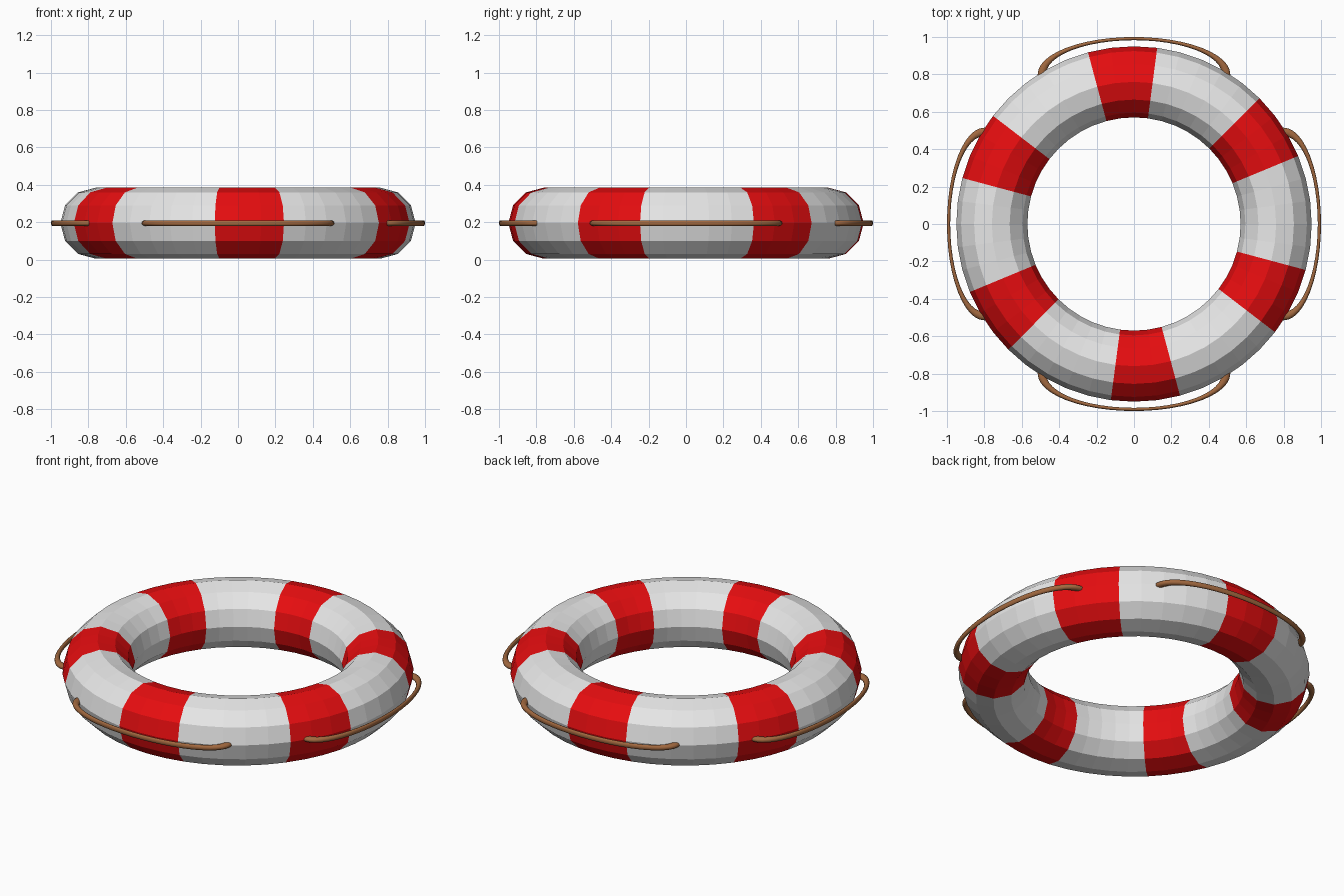
import bpy, math
from mathutils import Matrix

if "Cube" in bpy.data.objects:
    bpy.data.objects.remove(bpy.data.objects["Cube"])


def material(name, rgb):
    m = bpy.data.materials.new(name)
    m.diffuse_color = (*rgb, 1)
    m.use_nodes = True
    m.node_tree.nodes["Principled BSDF"].inputs["Base Color"].default_value = m.diffuse_color
    return m


white = material("white", (0.80, 0.80, 0.80))
red = material("red", (0.80, 0.004, 0.005))
brown = material("rope brown", (0.36, 0.14, 0.05))
MID = 0.195


def torus(name, major, minor, nu, nv):
    verts = []
    for i in range(nu):
        a = 2 * math.pi * i / nu
        for j in range(nv):
            b = 2 * math.pi * j / nv
            r = major + minor * math.cos(b)
            verts.append((r * math.cos(a), r * math.sin(a), minor * math.sin(b)))
    faces = [(i * nv + j, (i + 1) % nu * nv + j,
              (i + 1) % nu * nv + (j + 1) % nv, i * nv + (j + 1) % nv)
             for i in range(nu) for j in range(nv)]
    me = bpy.data.meshes.new(name)
    me.from_pydata(verts, [], faces)
    ob = bpy.data.objects.new(name, me)
    bpy.context.collection.objects.link(ob)
    return ob


# Float ring: flat faces, three red segments out of every eight
NV = 12
ring = torus("float_ring", 0.76, 0.19, 48, NV)
ring.data.transform(Matrix.Translation((0, 0, MID)))
ring.data.materials.append(white)
ring.data.materials.append(red)
for p in ring.data.polygons:
    p.material_index = 1 if (p.index // NV) % 8 in (3, 4, 5) else 0

# Grab ropes: stretched loops half sunk in the ring, one on each side
for k, side in enumerate(("back", "left", "front", "right")):
    rope = torus("grab_rope_" + side, 0.493, 0.022, 48, 12)
    rope.data.transform(Matrix.Rotation(k * math.pi / 2, 4, 'Z')
                        @ Matrix.Translation((0, 0.80, MID))
                        @ Matrix.Diagonal((1, 0.388, 0.7, 1)))
    rope.data.materials.append(brown)
    rope.data.polygons.foreach_set("use_smooth", [True] * len(rope.data.polygons))
